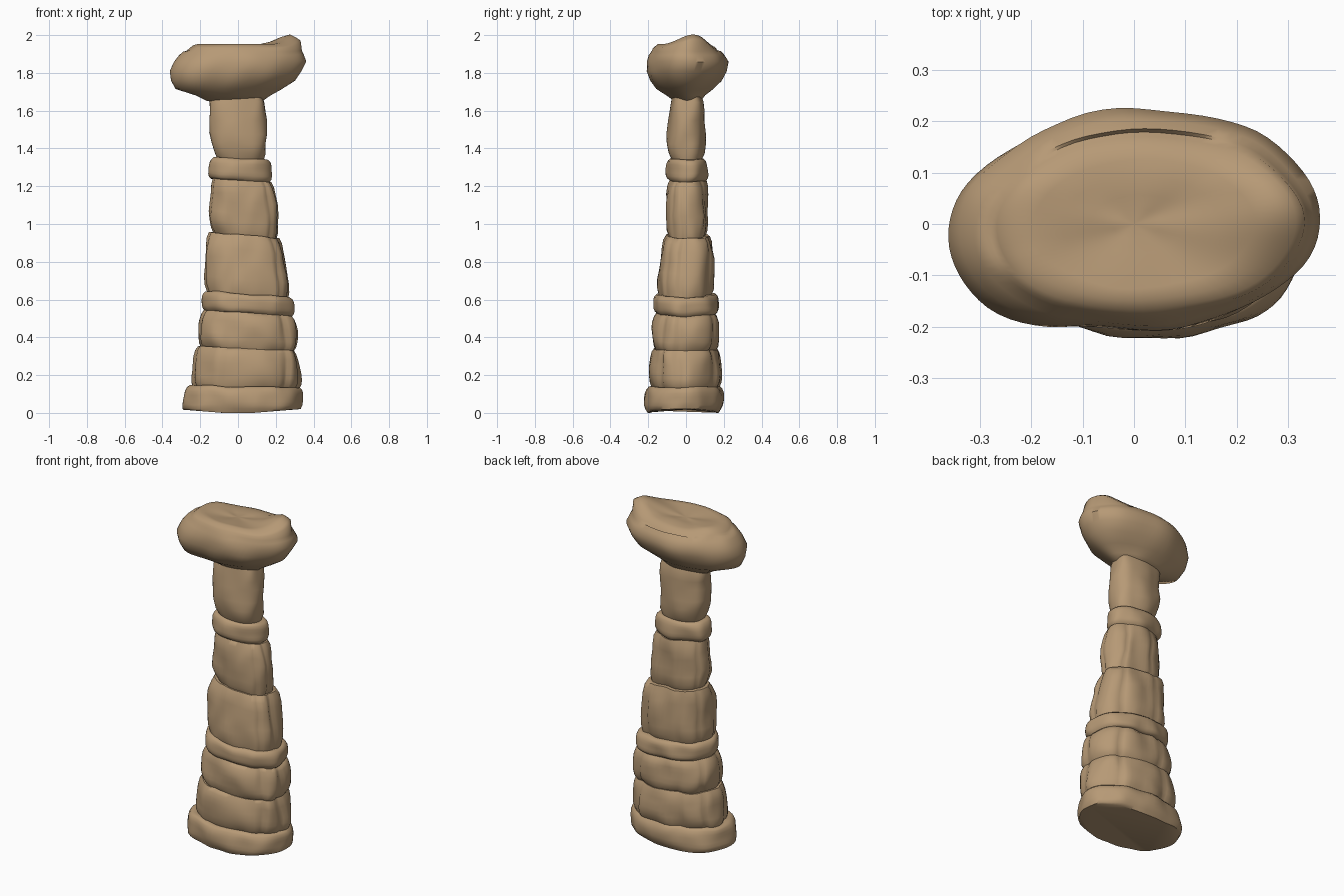
import bpy, bmesh, math
from mathutils import Vector, noise

cube = bpy.data.objects.get("Cube")
if cube:
    bpy.data.objects.remove(cube)

SIDES = 72

# Sandstone material
stone = bpy.data.materials.new("tan sandstone")
stone.use_nodes = True
tan = (0.47, 0.32, 0.18, 1)
stone.diffuse_color = tan
shader = stone.node_tree.nodes["Principled BSDF"]
shader.inputs["Base Color"].default_value = tan
shader.inputs["Roughness"].default_value = 0.9


def spow(v, p):
    return math.copysign(abs(v) ** p, v)


def oval(left, right, front, back, power):
    """Lopsided superellipse outline as (x, y, angle) points."""
    pts = []
    cx, cy = (right - left) / 2, (back - front) / 2
    rx, ry = (right + left) / 2, (back + front) / 2
    for i in range(SIDES):
        a = math.tau * i / SIDES
        pts.append((cx + rx * spow(math.cos(a), 2 / power),
                    cy + ry * spow(math.sin(a), 2 / power), a))
    return pts


def loft(name, rings, top=None):
    """Skin a stack of rings with a closed bottom and an optional top point."""
    bm = bmesh.new()
    rows = [[bm.verts.new(p) for p in ring] for ring in rings]
    for lo, hi in zip(rows, rows[1:]):
        for i in range(SIDES):
            j = (i + 1) % SIDES
            bm.faces.new((lo[i], lo[j], hi[j], hi[i]))
    bm.faces.new(rows[0][::-1])
    if top is not None:
        tip = bm.verts.new(top)
        for i in range(SIDES):
            bm.faces.new((rows[-1][i], rows[-1][(i + 1) % SIDES], tip))
    mesh = bpy.data.meshes.new(name)
    bm.to_mesh(mesh)
    bm.free()
    mesh.materials.append(stone)
    obj = bpy.data.objects.new(name, mesh)
    bpy.context.collection.objects.link(obj)
    bpy.ops.object.select_all(action="DESELECT")
    obj.select_set(True)
    bpy.context.view_layer.objects.active = obj
    bpy.ops.object.shade_smooth_by_angle(angle=math.radians(55))


def rough(p, amount, scale):
    """Weathered bumps, pushed mostly sideways."""
    n = noise.noise_vector(Vector(p) * scale)
    return Vector((p[0] + n.x * amount, p[1] + n.y * amount, p[2] + n.z * amount / 2))


# Stone courses: z range, then left/right/front/back reach at bottom and top
courses = [
    (0.01, 0.14, (0.295, 0.335, 0.215, 0.19), (0.27, 0.33, 0.21, 0.185)),
    (0.14, 0.34, (0.25, 0.33, 0.195, 0.185), (0.225, 0.315, 0.185, 0.18)),
    (0.34, 0.53, (0.21, 0.315, 0.18, 0.175), (0.195, 0.305, 0.175, 0.165)),
    (0.53, 0.63, (0.19, 0.295, 0.175, 0.17), (0.185, 0.29, 0.165, 0.165)),
    (0.63, 0.94, (0.18, 0.28, 0.155, 0.15), (0.165, 0.235, 0.115, 0.14)),
    (0.94, 1.23, (0.145, 0.225, 0.105, 0.115), (0.145, 0.185, 0.10, 0.115)),
    (1.23, 1.345, (0.155, 0.175, 0.10, 0.11), (0.15, 0.17, 0.10, 0.11)),
    (1.345, 1.68, (0.135, 0.15, 0.095, 0.10), (0.165, 0.15, 0.085, 0.095)),
]
# How far each course rounds in towards its joints
rounding = [(0, 0.015), (0.1, 0.004), (0.25, -0.001), (0.4, -0.002),
            (0.6, -0.002), (0.75, -0.001), (0.9, 0.004), (1, 0.015)]
joints = [math.radians(d) for d in (55, 110, 150, 190, 251, 318, 352)]

rings = []
for k, (z0, z1, low, high) in enumerate(courses):
    for t, inset in rounding:
        reach = [a + (b - a) * t - inset for a, b in zip(low, high)]
        z = z0 + (z1 - z0) * t
        tilt = 0.08 * math.sin(math.pi * min(z / 1.68, 1))
        ring = []
        for x, y, a in oval(*reach, 2.4):
            # Shallow upright joints between blocks on the plain courses
            cut = 1
            if k in (1, 2, 4, 5):
                near = min(abs(a - j) for j in joints)
                cut -= 0.045 * max(0, 1 - near / 0.14)
            ring.append(rough((x * cut, y * cut, z - tilt * (x - 0.03)), 0.016, 9))
        rings.append(ring)
# Underside rests on its middle and lifts slightly to the sides
for p in rings[0]:
    p.z = 0.08 * max(0, abs(p.x) - 0.08)
loft("stone_column", rings)

# Capstone: rounded boulder with a sloping, dished top
cap_profile = [
    (1.65, (0.16, 0.13, 0.06, 0.075)),
    (1.68, (0.22, 0.17, 0.10, 0.10)),
    (1.715, (0.33, 0.23, 0.155, 0.145)),
    (1.76, (0.355, 0.30, 0.19, 0.19)),
    (1.81, (0.365, 0.335, 0.21, 0.215)),
    (1.86, (0.345, 0.36, 0.205, 0.225)),
    (1.895, (0.315, 0.345, 0.195, 0.205)),
    (1.915, (0.29, 0.335, 0.18, 0.187)),
]


def cap_point(x, y, z):
    """Skew the left end towards the front and weather the surface."""
    return rough((x, y - 0.12 * max(0, -x - 0.1), z), 0.011, 7)


def top_height(x, y, a, f):
    """Uneven top: a knob near the right end, falling to the left and back."""
    knob = 0.05 * math.exp(-((x - 0.28) ** 2 + (y - 0.04) ** 2) / 0.012)
    fall = 0.3 * max(0, -x - 0.22) + 0.28 * max(0, y - 0.09)
    ridges = 0.009 * math.cos(4 * a + 0.6) * f * (1 - f)
    edge = 0.022 * max(0, (f - 0.85) / 0.15)
    return 1.94 + 0.013 * f + knob - fall + ridges - edge


rings = [[cap_point(x, y, z) for x, y, a in oval(*reach, 2.05)]
         for z, reach in cap_profile]
for f in (1, 0.95, 0.85, 0.7, 0.5, 0.3, 0.15):
    rings.append([cap_point(x, y, top_height(x, y, a, f))
                  for x, y, a in oval(0.28 * f, 0.33 * f, 0.173 * f, 0.18 * f, 2.1)])
loft("capstone", rings, (0, 0, 1.94))
